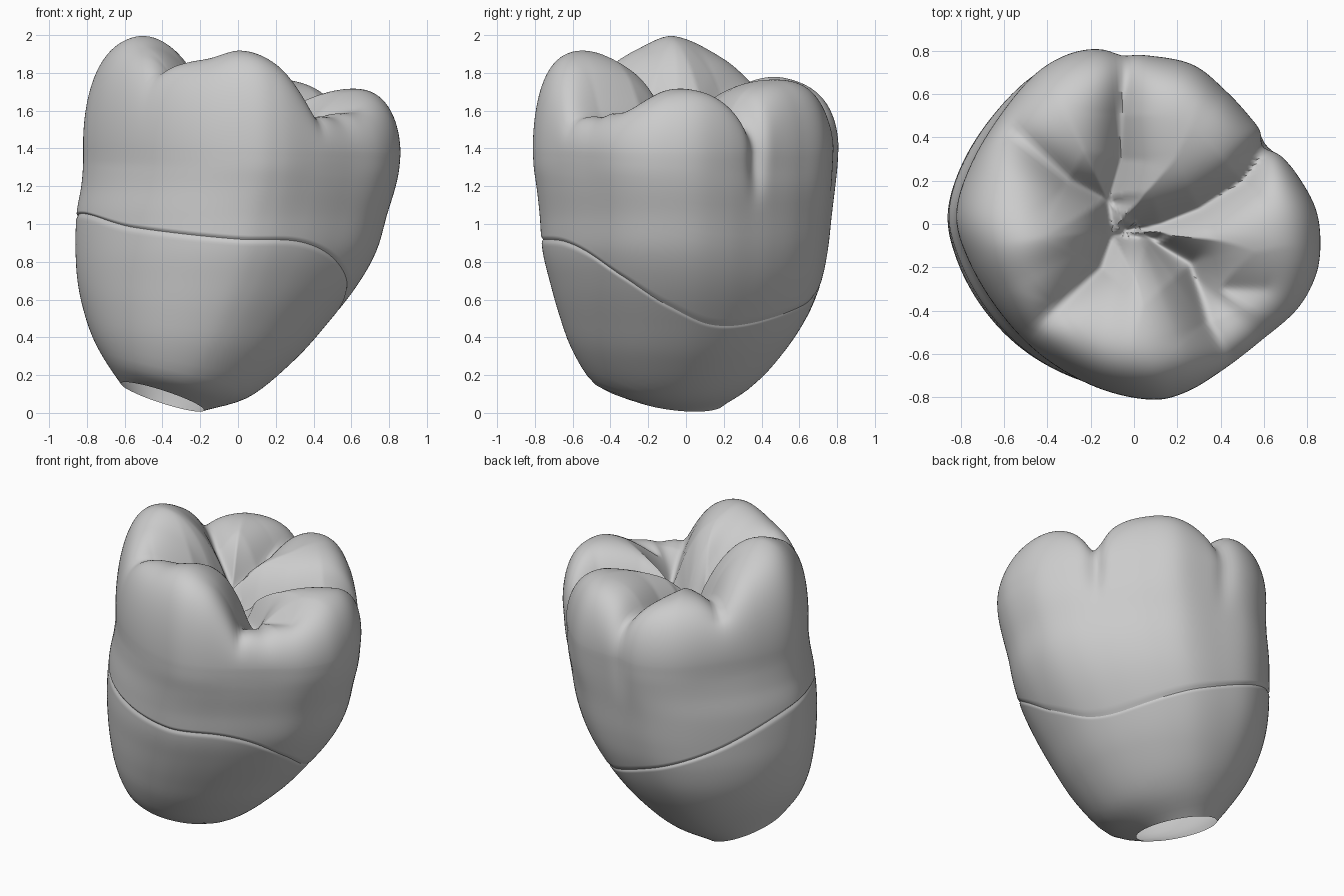
import bpy, bmesh, math
from mathutils import Vector

cube = bpy.data.objects.get("Cube")
if cube:
    bpy.data.objects.remove(cube)

grey = bpy.data.materials.new("warm_grey")
grey.use_nodes = True
grey.diffuse_color = (0.6, 0.6, 0.6, 1)
grey.node_tree.nodes["Principled BSDF"].inputs["Base Color"].default_value = (0.6, 0.6, 0.6, 1)

# Outline of the crown seen from above, counter-clockwise
OUTLINE = [(.86, -.07), (.835, .08), (.75, .23), (.64, .36), (.55, .47), (.42, .61), (.25, .74),
           (0, .785), (-.24, .807), (-.44, .73), (-.61, .56), (-.78, .3), (-.86, .05),
           (-.8, -.17), (-.65, -.41), (-.45, -.61), (-.2, -.75), (.05, -.807),
           (.22, -.775), (.4, -.67), (.58, -.535), (.75, -.39), (.84, -.23)]
# Tilted rings: left x, left z, right x, right z, front y, back y
RINGS = [(-.62, .155, -.18, .015, -.35, .20), (-.70, .27, .06, .085, -.50, .38),
         (-.77, .40, .30, .28, -.605, .535), (-.82, .55, .48, .48, -.67, .65),
         (-.85, .70, .635, .68, -.72, .72), (-.86, .86, .735, .86, -.76, .755),
         (-.855, 1.05, .79, 1.05, -.775, .775), (-.83, 1.2, .83, 1.18, -.79, .79),
         (-.82, 1.32, .852, 1.28, -.805, .80), (-.82, 1.42, .86, 1.37, -.81, .805)]
# Degrees around the tooth and height of the enamel edge / of the cusp rim
EDGE = [(-90, .92), (-65, .91), (-48, .85), (-30, .72), (-12, .58), (15, .47), (50, .48),
        (90, .6), (135, .83), (180, 1.05), (225, .98)]
RIM = [(-88, 1.935), (-70, 1.885), (-55, 1.76), (-40, 1.62), (-5, 1.735), (31, 1.76),
       (67, 1.785), (110, 1.795), (140, 1.83), (160, 1.92), (188, 2.01), (208, 1.965),
       (230, 1.92), (252, 1.9)]
PIT = Vector((-.04, -.03))
# Fissures: depth at the pit, depth at the rim, path
FISSURES = [(.26, .10, [(-.1, .1), (-.3, .2), (-.55, .42)]),
            (.26, .14, [(-.12, .1), (-.06, .3), (-.06, .5), (-.03, .78)]),
            (.26, .22, [(-.04, -.03), (.12, .0), (.3, .07), (.5, .2), (.62, .36)]),
            (.26, .14, [(.05, -.06), (.26, -.18), (.34, -.45), (.44, -.62)]),
            (.26, .05, [(-.1, -.05), (-.15, -.2), (-.35, -.38), (-.5, -.52)]),
            (.26, .26, [(-.12, .1), (-.1, -.05), (.1, -.07)]),
            (.12, .04, [(.28, -.2), (.36, -.3), (.6, -.3)])]
# Grooves down the outer wall: angle, depth, width in degrees
WALL_GROOVES = [(31, .055, 4), (94, .022, 4)]
STEPS = 9


def spline(a, b, c, d, t):
    return b + .5 * t * (c - a + t * (2 * a - 5 * b + 4 * c - d + t * (3 * (b - c) + d - a)))


def around(table, degrees):
    """Smooth periodic lookup."""
    n = len(table)
    pts = [(table[k % n][0] + 360 * (k // n), table[k % n][1]) for k in range(-1, n + 2)]
    a = (degrees - table[0][0]) % 360 + table[0][0]
    for p, q, r, s in zip(pts, pts[1:], pts[2:], pts[3:]):
        if a <= r[0]:
            w = r[0] - q[0]
            t = (a - q[0]) / w
            m0 = (r[1] - p[1]) / (r[0] - p[0]) * w
            m1 = (s[1] - q[1]) / (s[0] - q[0]) * w
            e = t * t * (3 - 2 * t)
            return q[1] + (r[1] - q[1]) * e + t * (1 - t) * (m0 * (1 - t) - m1 * t)


def direction(i):
    k, t = divmod(i, STEPS)
    n = len(OUTLINE)
    p = [OUTLINE[(k + j) % n] for j in (-1, 0, 1, 2)]
    x, y = (spline(*[q[c] for q in p], t / STEPS) for c in (0, 1))
    return Vector((x / .86, y / .807))


def wall(d, u):
    """Point on the side surface in direction d at ring position u."""
    k = min(int(u), len(RINGS) - 2)
    p = [RINGS[max(0, min(len(RINGS) - 1, k + j))] for j in (-1, 0, 1, 2)]
    xl, zl, xr, zr, yf, yb = (spline(*[q[c] for q in p], u - k) for c in range(6))
    e = d.normalized().lerp(d, min(1, u / 8))
    x = (xl + xr) / 2 + e.x * (xr - xl) / 2
    y = (yf + yb) / 2 + e.y * (yb - yf) / 2
    z = (zl + zr) / 2 + e.x * (zr - zl) / 2 - .035 * e.y * max(0, 1 - u)
    ang = math.degrees(math.atan2(y, x))
    s = max(0, min(1, (z - 1.05) / .35))
    dent = 1 - s * s * (3 - 2 * s) * sum(
        g * math.exp(-((ang - a) / w) ** 2) for a, g, w in WALL_GROOVES)
    return Vector((x * dent, y * dent, z))


def edge_position(d):
    """Ring position where the enamel edge crosses direction d."""
    lo, hi = 0, len(RINGS) - 1
    for _ in range(24):
        mid = (lo + hi) / 2
        p = wall(d, mid)
        if p.z < around(EDGE, math.degrees(math.atan2(p.y, p.x))):
            lo = mid
        else:
            hi = mid
    return lo


def chewing_height(p):
    off = p - PIT
    angle = math.atan2(p.y, p.x)
    rim = around(RIM, math.degrees(angle))
    reach = .59 + .09 * math.cos(angle) + .05 * max(0, math.sin(angle))
    r = off.length
    h = 1.66 + (rim - 1.66) * math.sin(math.pi / 2 * min(r / reach, 1))
    h -= .6 * max(0, r - reach) ** 2
    cut = 0
    for d0, d1, path in FISSURES:
        n = len(path) - 1
        for k in range(n):
            a, b = Vector(path[k]), Vector(path[k + 1])
            t = max(0, min(1, (p - a).dot(b - a) / (b - a).length_squared))
            depth = d0 + (d1 - d0) * (k + t) / n
            gap = math.hypot((p - a.lerp(b, t)).length, .02) - .02
            cut = max(cut, depth * math.exp(-gap / .085))
    return h - cut


def skin(name, rows, tip=None):
    bm = bmesh.new()
    grid = [[bm.verts.new(p) for p in row] for row in rows]
    n = len(grid[0])
    for a, b in zip(grid, grid[1:]):
        for i in range(n):
            j = (i + 1) % n
            bm.faces.new((a[i], a[j], b[j], b[i]))
    if tip:
        v = bm.verts.new(tip)
        for i in range(n):
            bm.faces.new((grid[-1][i], grid[-1][(i + 1) % n], v))
    me = bpy.data.meshes.new(name)
    bm.to_mesh(me)
    bm.free()
    me.materials.append(grey)
    ob = bpy.data.objects.new(name, me)
    bpy.context.collection.objects.link(ob)
    bpy.ops.object.select_all(action='DESELECT')
    ob.select_set(True)
    bpy.context.view_layer.objects.active = ob
    bpy.ops.object.shade_smooth_by_angle(angle=math.radians(60))


dirs = [direction(i) for i in range(len(OUTLINE) * STEPS)]
edges = [edge_position(d) for d in dirs]
top = len(RINGS) - 1


def pinched(p, closeness):
    """Tuck the surface in next to the enamel edge."""
    k = 1 - .012 * max(0, closeness)
    return Vector((p.x * k, p.y * k, p.z))


# Root stump, open at the bottom, pinched where it meets the enamel
rows = []
for k in range(33):
    t = 1 - (1 - k / 32) ** 2
    rows.append([pinched(wall(d, e * t), 1 - (1 - t) / .02) for d, e in zip(dirs, edges)])
skin("root_stump", rows)

# Crown: enamel wall, then the chewing surface closing towards the pit
rows = []
for k in range(29):
    t = (k / 28) ** 2
    rows.append([pinched(wall(d, e + (top - e) * t), 1 - t / .02) for d, e in zip(dirs, edges)])
rim = rows[-1]
LOOPS = 80
for k in range(1, LOOPS):
    f = math.cos(math.pi / 2 * k / LOOPS)
    row = []
    for q in rim:
        p = PIT.lerp(q.xy, f)
        lift = math.sqrt(1 - f ** (8.5 + 1.5 * q.x))
        row.append(Vector((p.x, p.y, q.z + (chewing_height(p) - q.z) * lift)))
    rows.append(row)
skin("crown", rows, Vector((PIT.x, PIT.y, chewing_height(PIT))))
